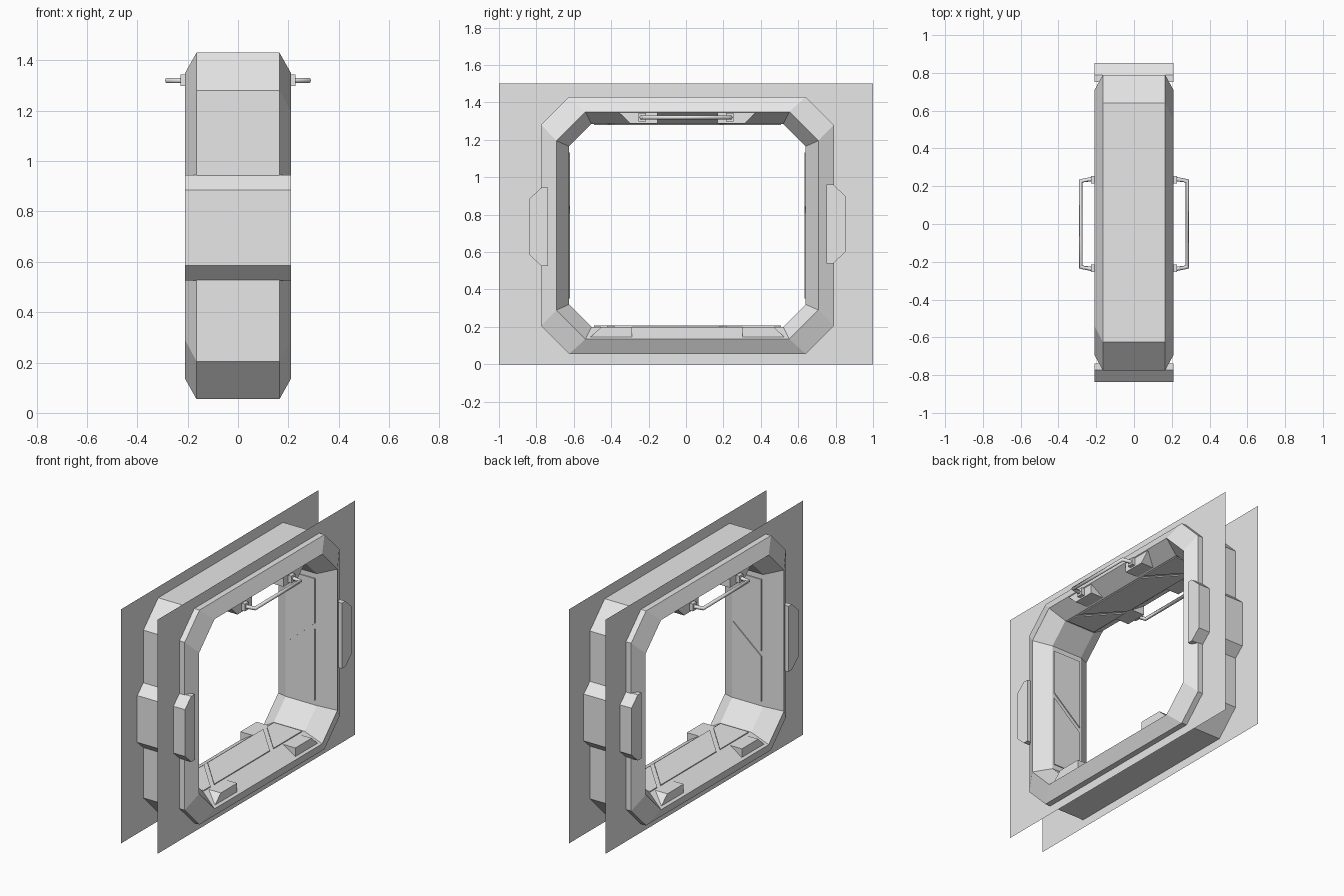
import bpy, bmesh
from mathutils import Vector

cube = bpy.data.objects.get("Cube")
if cube:
    bpy.data.objects.remove(cube)

# One light grey for everything
grey = bpy.data.materials.new("light grey")
grey.use_nodes = True
GREY = (0.8, 0.8, 0.8, 1)
grey.diffuse_color = GREY
grey.node_tree.nodes["Principled BSDF"].inputs["Base Color"].default_value = GREY

CY, CZ = 0.0075, 0.7425     # centre of the ring
OUTER = (0.7825, 0.6875, 0.15)   # half depth, half height, corner cut
RIM = (0.70, 0.6075, 0.155)
INNER = (0.6325, 0.5425, 0.12)


def finish(name, bm, closed=True):
    bmesh.ops.remove_doubles(bm, verts=bm.verts, dist=1e-5)
    if closed:
        bmesh.ops.recalc_face_normals(bm, faces=bm.faces)
    mesh = bpy.data.meshes.new(name)
    bm.to_mesh(mesh)
    bm.free()
    mesh.materials.append(grey)
    obj = bpy.data.objects.new(name, mesh)
    bpy.context.collection.objects.link(obj)
    return obj


def octagon(x, size, cy=CY, cz=CZ):
    h, v, c = size
    corners = [(h, v - c), (h - c, v), (c - h, v), (-h, v - c),
               (-h, c - v), (c - h, -v), (h - c, -v), (h, c - v)]
    return [Vector((x, cy + a, cz + b)) for a, b in corners]


def bridge(bm, loops, cyclic):
    rows = [[bm.verts.new(p) for p in loop] for loop in loops]
    pairs = list(zip(rows, rows[1:]))
    if cyclic:
        pairs.append((rows[-1], rows[0]))
    for a, b in pairs:
        for i in range(len(a)):
            j = (i + 1) % len(a)
            bm.faces.new((a[i], a[j], b[j], b[i]))


def prism(name, pts, lo, hi, place):
    """Extrude a 2D outline from lo to hi; place maps (u, v, w) to x, y, z."""
    bm = bmesh.new()
    low = [bm.verts.new(place(u, v, lo)) for u, v in pts]
    top = [bm.verts.new(place(u, v, hi)) for u, v in pts]
    bm.faces.new(low)
    bm.faces.new(top)
    for i in range(len(pts)):
        j = (i + 1) % len(pts)
        bm.faces.new((low[i], low[j], top[j], top[i]))
    return finish(name, bm)


def along_x(u, v, w):
    return (w, u, v)


# Bevelled octagonal ring
bm = bmesh.new()
section = [(-0.165, OUTER), (0.165, OUTER), (0.21, RIM),
           (0.11, INNER), (-0.11, INNER), (-0.21, RIM)]
bridge(bm, [octagon(x, s) for x, s in section], True)
finish("ring_frame", bm)

# Two thin wall sheets with an opening hidden inside the ring
for side, label in ((1, "left"), (-1, "right")):
    bm = bmesh.new()
    loops = [octagon(side * 0.128, (1, 0.75, 0), 0, 0.75),
             octagon(side * 0.128, (0.73, 0.635, 0.15))]
    bridge(bm, loops[::side], False)
    bmesh.ops.dissolve_degenerate(bm, dist=1e-5, edges=bm.edges)
    bm.normal_update()
    for f in bm.faces:
        if f.normal.x * side < 0:
            f.normal_flip()
    finish(label + "_wall_sheet", bm, False)

# Clamps on the front and back edges of the ring
for s, mid, label in ((-1, 0.735, "front"), (1, 0.75, "back")):
    outline = [(0.745, -0.21), (0.78, -0.21), (0.845, -0.15),
               (0.845, 0.15), (0.78, 0.21), (0.745, 0.21)]
    prism(label + "_clamp", [(CY + s * y, mid + z) for y, z in outline],
          -0.21, 0.21, along_x)

# Blocks in the bevels of the floor and ceiling, and grab handles
floor_block = [(0.53, 0.135), (0.46, 0.2), (0.295, 0.2), (0.295, 0.135)]
mount = [(0.16, 1.35), (0.16, 1.287), (0.305, 1.287), (0.37, 1.35)]
for sx, label in ((1, "left"), (-1, "right")):
    for sy, end in ((1, "back"), (-1, "front")):
        tag = label + "_" + end
        prism(tag + "_floor_block", [(CY + sy * y, z) for y, z in floor_block],
              sx * 0.09, sx * 0.195, along_x)
        prism(tag + "_handle_mount", [(CY + sy * y, z) for y, z in mount],
              sx * 0.09, sx * 0.205, along_x)
        foot = [(sy * 0.215, 1.297), (sy * 0.255, 1.297),
                (sy * 0.255, 1.343), (sy * 0.215, 1.343)]
        prism(tag + "_handle_foot", foot, sx * 0.2, sx * 0.228, along_x)
    curve = bpy.data.curves.new("handle_path", "CURVE")
    curve.dimensions = "3D"
    curve.bevel_depth = 0.012
    curve.bevel_resolution = 1
    curve.use_fill_caps = True
    spline = curve.splines.new("POLY")
    path = [(0.21, -0.24), (0.281, -0.228), (0.281, 0.228), (0.21, 0.24)]
    spline.points.add(len(path) - 1)
    for p, (x, y) in zip(spline.points, path):
        p.co = (sx * x, y, 1.32, 1)
    curve.materials.append(grey)
    bpy.context.collection.objects.link(
        bpy.data.objects.new(label + "_grab_handle", curve))


# Lining panels, split by diagonal gaps; u runs along the wall, v across it
def lining(name, half, cuts, lean, place):
    gap, wide = 0.018, 0.1
    edges = [(-half, 0)] + [(c, lean) for c in cuts] + [(half, 0)]
    for i, (a, b) in enumerate(zip(edges, edges[1:])):
        u0 = a[0] + (gap if a[1] else 0)
        u1 = b[0] - (gap if b[1] else 0)
        pts = [(u0 - a[1], -wide), (u1 - b[1], -wide),
               (u1 + b[1], wide), (u0 + a[1], wide)]
        prism(f"{name}_panel_{i + 1}", pts, -0.004, 0.006, place)


for s, label in ((1, "back"), (-1, "front")):
    lining(label, 0.39, [0], 0.085,
           lambda u, v, w: (v, CY + s * (INNER[0] - w), CZ + u))
for s, label in ((1, "ceiling"), (-1, "floor")):
    lining(label, 0.5, [-0.3, 0.3], -0.11,
           lambda u, v, w: (v, CY + u, CZ + s * (INNER[1] - w)))
